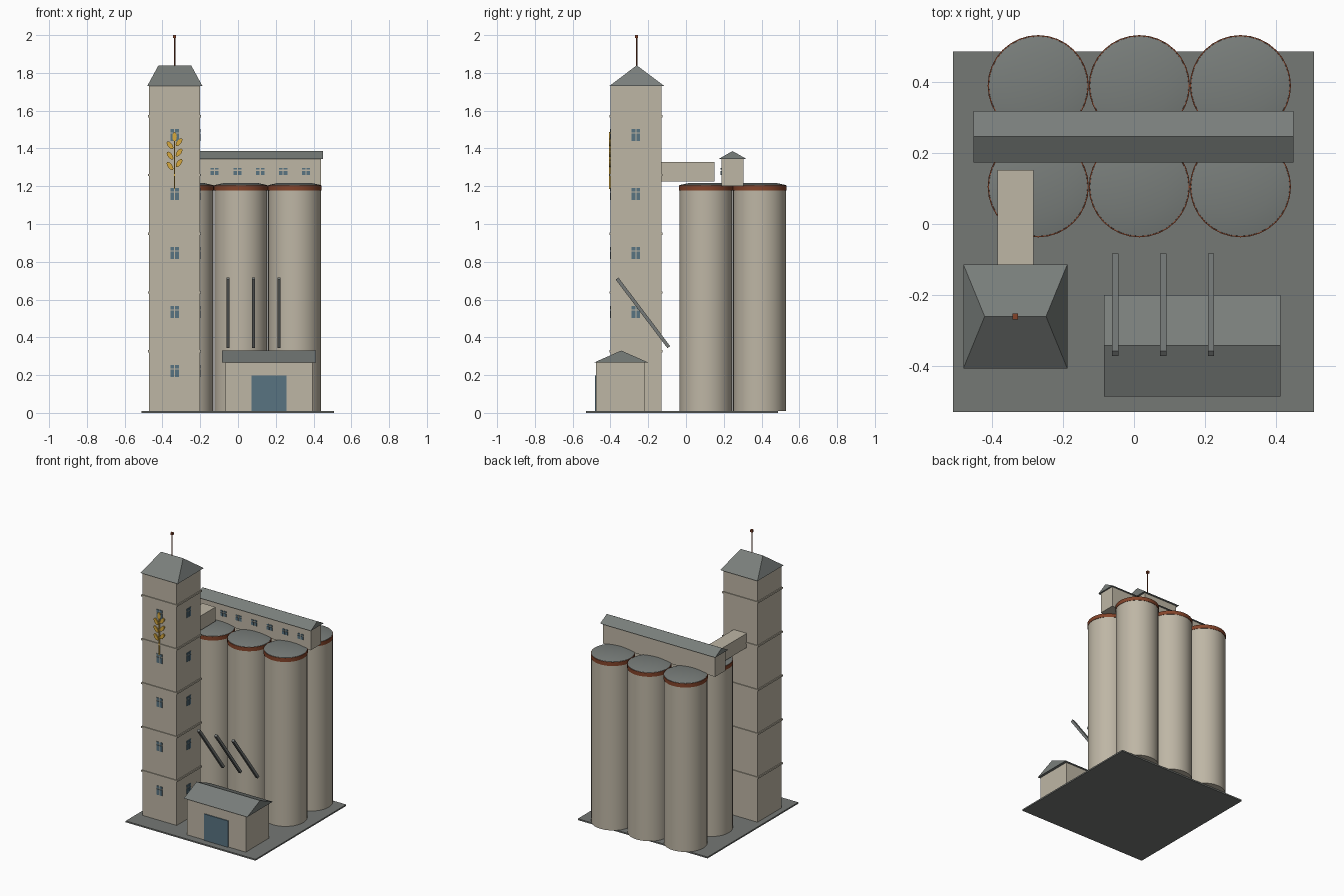
import bpy, bmesh, math
from mathutils import Matrix, Vector

if "Cube" in bpy.data.objects:
    bpy.data.objects.remove(bpy.data.objects["Cube"])


def material(name, r, g, b):
    m = bpy.data.materials.new(name)
    lin = [((c / 255 + 0.055) / 1.055) ** 2.4 for c in (r, g, b)]
    m.diffuse_color = (*lin, 1)
    m.use_nodes = True
    m.node_tree.nodes["Principled BSDF"].inputs["Base Color"].default_value = m.diffuse_color
    return m


WALL = material("beige concrete", 190, 182, 165)
ROOF = material("roof grey", 121, 126, 123)
GROUND = material("asphalt grey", 117, 120, 117)
RUST = material("rust brown", 132, 68, 42)
GLASS = material("blue glass", 88, 115, 129)
GOLD = material("gold", 214, 168, 62)
STEEL = material("steel grey", 118, 122, 121)


def finish(name, bm, mat, smooth=False):
    bmesh.ops.recalc_face_normals(bm, faces=bm.faces)
    me = bpy.data.meshes.new(name)
    bm.to_mesh(me)
    bm.free()
    me.materials.append(mat)
    ob = bpy.data.objects.new(name, me)
    bpy.context.collection.objects.link(ob)
    if smooth:
        bpy.ops.object.select_all(action='DESELECT')
        ob.select_set(True)
        bpy.context.view_layer.objects.active = ob
        bpy.ops.object.shade_smooth_by_angle(angle=math.radians(35))
    return ob


def add_box(bm, lo, hi):
    lo, hi = Vector(lo), Vector(hi)
    m = Matrix.Translation((lo + hi) / 2) @ Matrix.Diagonal((*(hi - lo), 1))
    bmesh.ops.create_cube(bm, size=1, matrix=m)


def box(name, lo, hi, mat):
    bm = bmesh.new()
    add_box(bm, lo, hi)
    return finish(name, bm, mat)


def ridge_roof(name, x0, x1, y0, y1, z0, z1, inset=0.0):
    """Roof with a ridge along x; inset > 0 makes it hipped."""
    bm = bmesh.new()
    ym = (y0 + y1) / 2
    a, b, c, d = [bm.verts.new(p) for p in
                  ((x0, y0, z0), (x1, y0, z0), (x1, y1, z0), (x0, y1, z0))]
    e, f = bm.verts.new((x0 + inset, ym, z1)), bm.verts.new((x1 - inset, ym, z1))
    for face in ((a, b, c, d), (a, b, f, e), (c, d, e, f), (b, c, f), (d, a, e)):
        bm.faces.new(face)
    return finish(name, bm, ROOF)


def lathe(name, profile, x, y, mat, n=32):
    """Closed turned solid from (radius, z) pairs."""
    bm = bmesh.new()
    rings = [[bm.verts.new((x + r * math.cos(2 * math.pi * i / n),
                            y + r * math.sin(2 * math.pi * i / n), z))
              for i in range(n)] for r, z in profile]
    for lo, hi in zip(rings, rings[1:]):
        for i in range(n):
            j = (i + 1) % n
            bm.faces.new((lo[i], lo[j], hi[j], hi[i]))
    bm.faces.new(rings[0])
    bm.faces.new(rings[-1])
    return finish(name, bm, mat, True)


def window(name, origin, w, h, turn=0.0):
    """Four thin panes, the upper pair shorter; faces -y before turning."""
    bm = bmesh.new()
    gap, split = 0.003, h * 0.18
    for s in (-1, 1):
        xa, xb = sorted((s * gap, s * w / 2))
        add_box(bm, (xa, -0.004, -h / 2), (xb, 0.002, split - gap))
        add_box(bm, (xa, -0.004, split + gap), (xb, 0.002, h / 2))
    bm.transform(Matrix.Translation(origin) @ Matrix.Rotation(turn, 4, 'Z'))
    return finish(name, bm, GLASS)


# Ground slab
box("ground_slab", (-0.51, -0.53, 0), (0.508, 0.487, 0.01), GROUND)

# Six silos: shaft, rust rim and shallow cap
for i, x in enumerate((-0.27, 0.015, 0.30)):
    for j, y in enumerate((0.105, 0.39)):
        tag = f"{i}_{j}"
        lathe("silo_shaft_" + tag, [(0.14, 0.01), (0.14, 1.19)], x, y, WALL)
        lathe("silo_rim_" + tag, [(0.1425, 1.177), (0.1425, 1.204)], x, y, RUST)
        lathe("silo_cap_" + tag, [(0.14, 1.2), (0.139, 1.206), (0.085, 1.218)],
              x, y, ROOF)

# Tower with bands, hipped roof and mast
TX, TY, H = -0.336, -0.265, 0.134
box("tower", (TX - H, TY - H, 0.01), (TX + H, TY + H, 1.73), WALL)
for k in range(5):
    z = 0.326 + 0.311 * k
    b = H + 0.006
    box(f"tower_band_{k}", (TX - b, TY - b, z - 0.006), (TX + b, TY + b, z + 0.006), WALL)
    z = 0.221 + 0.3125 * k
    window(f"tower_front_window_{k}", (TX, TY - H, z), 0.045, 0.064)
    window(f"tower_side_window_{k}", (TX + H, TY, z), 0.045, 0.064, math.pi / 2)
ridge_roof("tower_roof", -0.481, -0.188, -0.407, -0.114, 1.73, 1.84, 0.06)
lathe("mast", [(0.003, 1.83), (0.003, 1.99)], TX + 0.001, -0.261, RUST, 8)
box("mast_tip", (TX - 0.007, -0.269, 1.984), (TX + 0.009, -0.253, 2.0), RUST)

# Grain ear emblem on the tower front
bm = bmesh.new()
yf = TY - H
add_box(bm, (TX - 0.003, yf - 0.008, 1.185), (TX + 0.003, yf, 1.45))
kernels = [(s * 0.024, 1.315 + 0.055 * k + 0.008 * s, s * 0.65)
           for k in range(3) for s in (-1, 1)] + [(0, 1.462, 0)]
for kx, kz, tilt in kernels:
    m = (Matrix.Translation((TX + kx, yf - 0.004, kz)) @ Matrix.Rotation(tilt, 4, 'Y')
         @ Matrix.Diagonal((0.012, 1, 0.025, 1)) @ Matrix.Rotation(math.pi / 2, 4, 'X'))
    bmesh.ops.create_cone(bm, cap_ends=True, segments=12, radius1=1, radius2=1,
                          depth=0.008, matrix=m)
finish("grain_ear", bm, GOLD)

# Gallery over the silos and bridge to the tower
box("gallery", (-0.442, 0.187, 1.2), (0.44, 0.304, 1.346), WALL)
ridge_roof("gallery_roof", -0.453, 0.45, 0.174, 0.319, 1.345, 1.386)
for k in range(7):
    window(f"gallery_window_{k}", (-0.366 + 0.121 * k, 0.187, 1.278), 0.044, 0.038)
box("bridge", (-0.385, -0.14, 1.226), (-0.283, 0.152, 1.327), WALL)

# Annex with gable roof and door
box("annex", (-0.066, -0.477, 0.01), (0.395, -0.217, 0.27), WALL)
ridge_roof("annex_roof", -0.085, 0.413, -0.486, -0.2, 0.267, 0.33)
box("annex_door", (0.072, -0.483, 0.01), (0.258, -0.475, 0.197), GLASS)

# Three sloping chutes
top, low = Vector((0, -0.365, 0.711)), Vector((0, -0.091, 0.348))
axis = (top - low).normalized()
for k in range(3):
    bm = bmesh.new()
    add_box(bm, (-0.009, -0.009, -(top - low).length / 2),
            (0.009, 0.009, (top - low).length / 2))
    mid = (top + low) / 2 + Vector((-0.053 + 0.135 * k, 0, 0))
    bm.transform(Matrix.Translation(mid)
                 @ Matrix.Rotation(math.atan2(-axis.y, axis.z), 4, 'X'))
    finish(f"chute_{k}", bm, STEEL)
